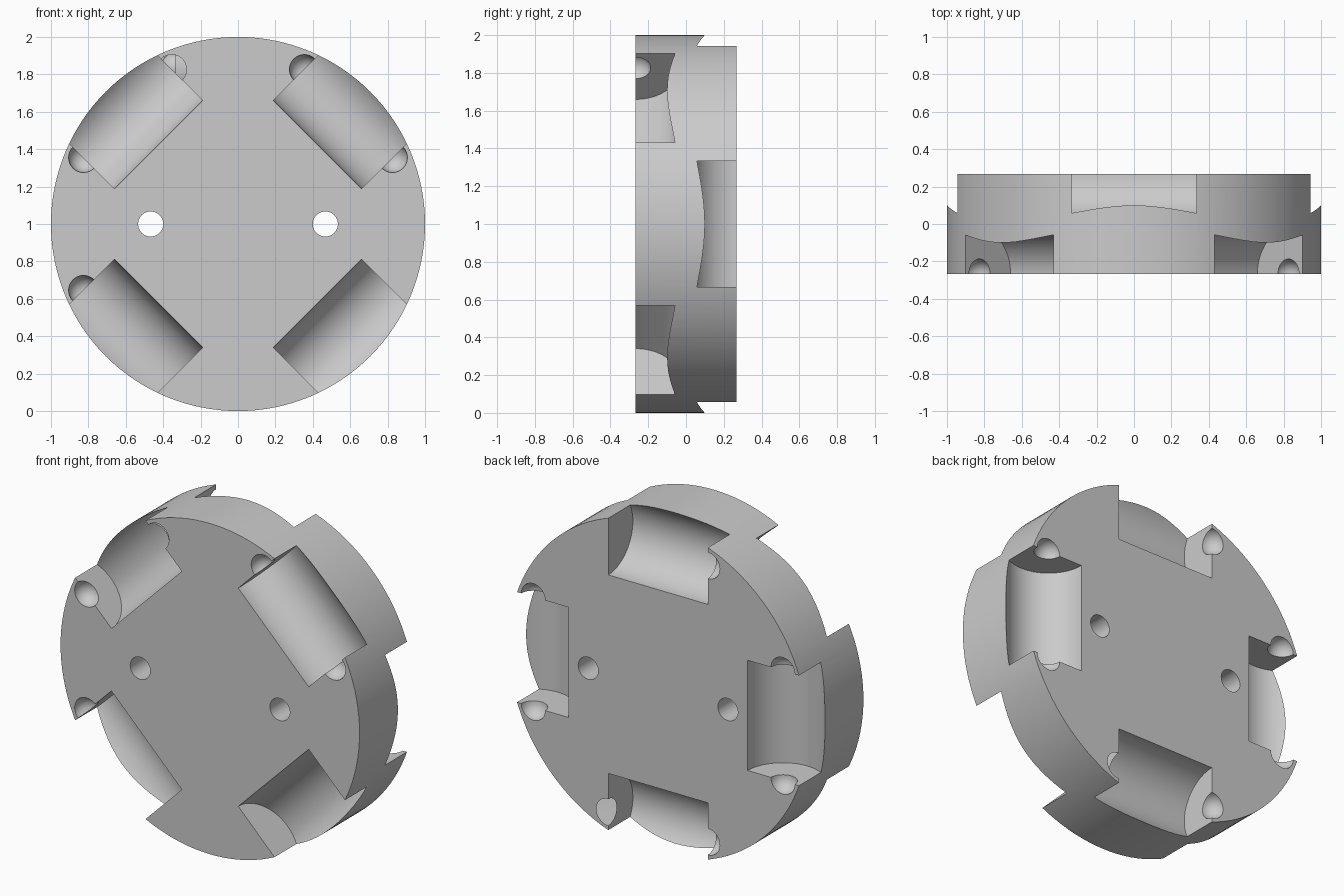
import bpy
import math
from mathutils import Matrix, Vector

if "Cube" in bpy.data.objects:
    bpy.data.objects.remove(bpy.data.objects["Cube"], do_unlink=True)

HALF_DEPTH = 0.267     # half thickness of the disc
POCKET_DIST = 0.835    # pocket axis distance from the disc centre
POCKET_RADIUS = 0.235
POCKET_HALF = 0.333    # half length of a pocket
PIN_RADIUS = 0.08
CENTRE = Vector((0, 0, 1))

grey = bpy.data.materials.new("light grey")
grey.use_nodes = True
colour = (0.6, 0.6, 0.6, 1)
grey.diffuse_color = colour
grey.node_tree.nodes["Principled BSDF"].inputs["Base Color"].default_value = colour


def cylinder(name, radius, length, location, direction, sides):
    bpy.ops.mesh.primitive_cylinder_add(vertices=sides, radius=radius, depth=length)
    obj = bpy.context.object
    obj.name = name
    turn = Vector(direction).to_track_quat("Z", "Y").to_matrix().to_4x4()
    obj.matrix_world = Matrix.Translation(location) @ turn
    return obj


def ball(name, radius, location, direction):
    bpy.ops.mesh.primitive_uv_sphere_add(segments=32, ring_count=16, radius=radius)
    obj = bpy.context.object
    obj.name = name
    turn = Vector(direction).to_track_quat("Z", "Y").to_matrix().to_4x4()
    obj.matrix_world = Matrix.Translation(location) @ turn
    return obj


# Disc body
disc = cylinder("wheel_disc", 1, 2 * HALF_DEPTH, CENTRE, (0, 1, 0), 128)
disc.data.materials.append(grey)
cutters = []

# Roller pockets with pin sockets: diagonal on the front, upright on the back
for face, offset in ((-1, math.pi / 4), (1, 0)):
    for i in range(4):
        angle = offset + i * math.pi / 2
        out = Vector((math.cos(angle), 0, math.sin(angle)))
        along = Vector((-out.z, 0, out.x))
        spot = CENTRE + out * POCKET_DIST + Vector((0, face * HALF_DEPTH, 0))
        cutters.append(cylinder("pocket_cutter", POCKET_RADIUS, 2 * POCKET_HALF,
                                spot, along, 96))
        for end in (-1, 1):
            cutters.append(ball("socket_cutter", PIN_RADIUS,
                                spot + along * end * POCKET_HALF, along))

# Bolt holes through the disc
for side in (-1, 1):
    cutters.append(cylinder("hole_cutter", 0.067, 1,
                            CENTRE + Vector((side * 0.467, 0, 0)), (0, 1, 0), 48))

# Cut everything out of the disc
for cutter in cutters:
    cutter.hide_render = True
    cut = disc.modifiers.new("cut", "BOOLEAN")
    cut.operation = "DIFFERENCE"
    cut.solver = "EXACT"
    cut.object = cutter

bpy.ops.object.select_all(action="DESELECT")
disc.select_set(True)
bpy.context.view_layer.objects.active = disc
for name in [m.name for m in disc.modifiers]:
    bpy.ops.object.modifier_apply(modifier=name)
for cutter in cutters:
    bpy.data.objects.remove(cutter, do_unlink=True)

bpy.ops.object.shade_smooth_by_angle(angle=math.radians(30))
